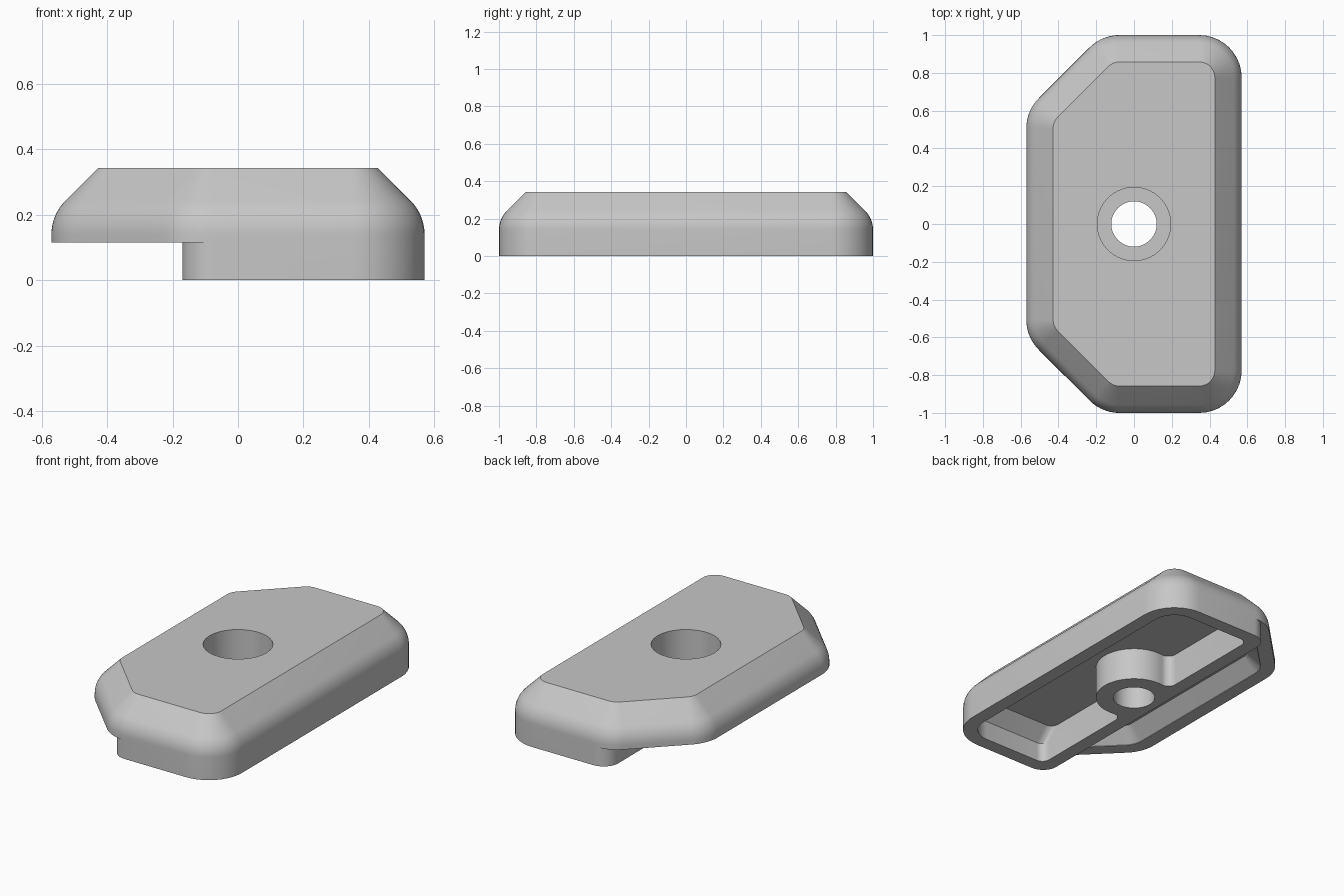
import bpy, bmesh, math
from mathutils import Vector

if "Cube" in bpy.data.objects:
    bpy.data.objects.remove(bpy.data.objects["Cube"], do_unlink=True)

HALF_X, HALF_Y, HEIGHT, STEP_Z = 0.57, 1.0, 0.342, 0.115
STEP_X, WALL, BEND, CEILING = -0.17, 0.085, 0.118, 0.2
ROUND, BOSS_R = 0.225, 0.22
ROOT2 = math.sqrt(2)

grey = bpy.data.materials.new("plain grey")
grey.use_nodes = True
grey.diffuse_color = (0.57, 0.57, 0.57, 1)
grey.node_tree.nodes["Principled BSDF"].inputs["Base Color"].default_value = grey.diffuse_color


def arc(cx, cy, r, start, end, n=12):
    """Points along an arc, angles in degrees."""
    return [(cx + r * math.cos(a), cy + r * math.sin(a))
            for a in (math.radians(start + (end - start) * k / n) for k in range(n + 1))]


def rounded(corners, n=10):
    """Round a convex counter-clockwise polygon given as (x, y, radius)."""
    out = []
    for k, (x, y, r) in enumerate(corners):
        p = Vector((x, y))
        a = (Vector(corners[k - 1][:2]) - p).normalized()
        b = (Vector(corners[(k + 1) % len(corners)][:2]) - p).normalized()
        half = a.angle(b) / 2
        centre = p + (a + b).normalized() * r / math.sin(half)
        start = p + a * r / math.tan(half) - centre
        turn = math.pi - 2 * half
        for s in range(n + 1):
            t = turn * s / n
            c, d = math.cos(t), math.sin(t)
            out.append((centre.x + start.x * c - start.y * d,
                        centre.y + start.x * d + start.y * c))
    return out


def loft(name, rings):
    """Closed solid through (outline, z) rings with equal point counts."""
    bm = bmesh.new()
    loops = [[bm.verts.new((x, y, z)) for x, y in pts] for pts, z in rings]
    for lo, hi in zip(loops, loops[1:]):
        for k in range(len(lo)):
            j = (k + 1) % len(lo)
            bm.faces.new((lo[k], lo[j], hi[j], hi[k]))
    bm.faces.new(loops[0][::-1])
    bm.faces.new(loops[-1])
    bmesh.ops.recalc_face_normals(bm, faces=bm.faces)
    mesh = bpy.data.meshes.new(name)
    bm.to_mesh(mesh)
    bm.free()
    mesh.materials.append(grey)
    obj = bpy.data.objects.new(name, mesh)
    bpy.context.collection.objects.link(obj)
    return obj


def prism(name, pts, z0, z1):
    return loft(name, [(pts, z0), (pts, z1)])


def cylinder(name, r, z0, z1):
    return prism(name, arc(0, 0, r, 0, 360, 64)[:-1], z0, z1)


def subtract(target, cutter):
    cutter.hide_render = True
    mod = target.modifiers.new("cut", 'BOOLEAN')
    mod.operation, mod.solver, mod.object = 'DIFFERENCE', 'EXACT', cutter
    bpy.context.view_layer.objects.active = target
    bpy.ops.object.modifier_apply(modifier=mod.name)
    bpy.data.objects.remove(cutter, do_unlink=True)


def body_outline(i):
    """Plan outline with two cut corners, moved inward by i."""
    x, y, r = HALF_X - i, HALF_Y - i, ROUND - i
    shift = i * (ROOT2 - 1)
    cx, cy = STEP_X + shift, 0.6 - shift
    return rounded([(x, -y, r), (x, y, r), (cx, y, r), (-x, cy, r), (-x, -cy, r), (cx, -y, r)])


def main_pocket_outline(i):
    x, y, left = HALF_X - i, HALF_Y - i, STEP_X + WALL
    r, small = max(ROUND - i, 0.03), 0.05
    return rounded([(x, -y, r), (x, y, r), (left, y, small), (left, -y, small)])


def side_pocket_outline(i):
    x, near, far = -HALF_X + i, 1.0 - ROOT2 * i, 0.6 - i * (ROOT2 - 1)
    r, small = max(ROUND - i, 0.03), 0.02
    return rounded([(STEP_X, -near, small), (STEP_X, near, small), (x, far, r), (x, -far, r)])


# Outer body: straight wall, soft shoulder, 45 degree slope
tangent = 0.06
R = tangent / math.tan(math.pi / 8)
profile = [(0, 0)]
for k in range(9):
    a = math.pi / 4 * k / 8
    profile.append((R * (1 - math.cos(a)), 0.2 - tangent + R * math.sin(a)))
profile.append((HEIGHT - 0.2, HEIGHT))
body = loft("clamp_body", [(body_outline(i), z) for i, z in profile])

# Raised step along the cut-corner side
c = 0.1
front = arc(STEP_X + c, -HALF_Y + c, c, 180, 270)
back = arc(STEP_X + c, HALF_Y - c, c, 90, 180)
step = front[::-1] + back[::-1]
step = [(STEP_X + c, -1.2)] + step + [(STEP_X + c, 1.2), (-1, 1.2), (-1, -1.2)]
subtract(body, prism("step_cutter", step, -0.2, STEP_Z))

# Boss outline blended into the dividing wall
f = 0.05
wall_x = STEP_X + WALL
fx = wall_x + f
fy = math.sqrt((BOSS_R + f) ** 2 - fx ** 2)
theta = math.degrees(math.atan2(fy, fx))
upper = arc(fx, fy, f, theta + 180, 180, 8)
boss = arc(0, 0, BOSS_R, -theta, theta, 40) + upper[1:]
boss += [(wall_x - 0.05, fy), (wall_x - 0.05, -fy)]
boss += [(x, -y) for x, y in upper[:0:-1]]

# Underside pockets with sloped outer walls, kept clear of the boss
for name, outline in (("main", main_pocket_outline), ("side", side_pocket_outline)):
    pocket = loft(name + "_pocket_cutter", [(outline(WALL), -0.1), (outline(WALL), BEND),
                                            (outline(WALL + CEILING - BEND), CEILING)])
    if name == "main":
        keep = prism("boss_keep", boss, -0.3, 0.5)
    else:
        keep = cylinder("boss_keep", BOSS_R, -0.3, 0.5)
    subtract(pocket, keep)
    subtract(body, pocket)

# Screw hole with a wide recess from the top
subtract(body, cylinder("recess_cutter", 0.194, 0.14, 0.6))
subtract(body, cylinder("hole_cutter", 0.12, -0.2, 0.6))

bpy.ops.object.select_all(action='DESELECT')
body.select_set(True)
bpy.context.view_layer.objects.active = body
bpy.ops.object.shade_smooth_by_angle(angle=math.radians(30))
